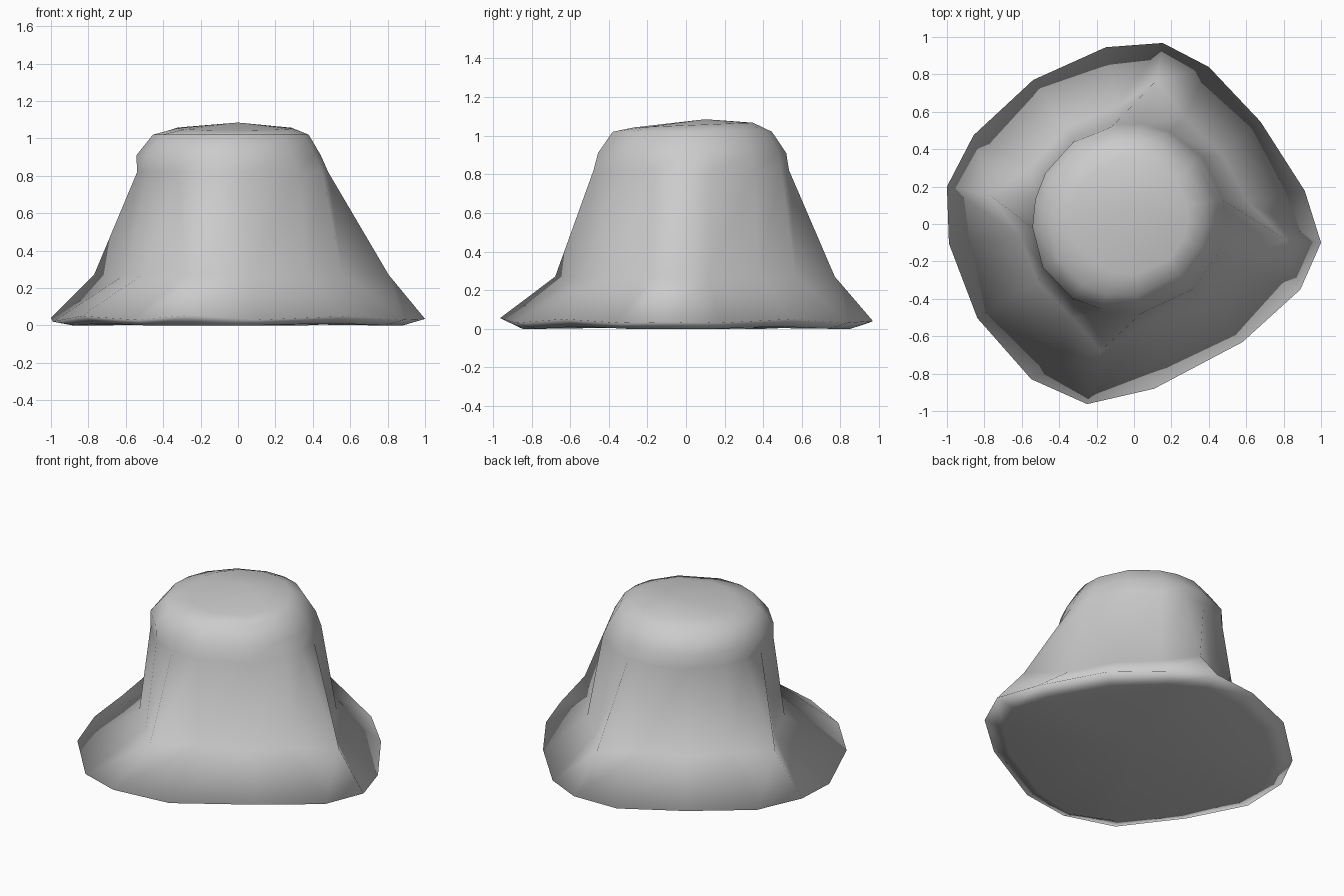
import bpy, bmesh
from math import cos, sin, radians

if "Cube" in bpy.data.objects:
    bpy.data.objects.remove(bpy.data.objects["Cube"])

# Sixteen spokes: bunched around four corner buttresses
ANG = [-5.7, 11, 39, 64.5, 81, 99, 125, 151, 168.7, 186, 211, 236.5, 255.4, 277, 312.5, 338.5]
RIM = [1.005, .93, .87, .93, .98, .957, .94, .98, 1.02, .995, .977, .995, .995, .887, .857, .956]
FOOT = [.81, .62, .60, .63, .78, .63, .63, .63, .785, .61, .60, .60, .70, .54, .56, .60]
RIM_Z = [.035, .03, .05, .03, .04, .03, .05, .03, .04, .02, .05, .03, .055, .03, .05, .03]

bm = bmesh.new()


def ring(radii, heights, cx=0.0, cy=0.0):
    return [bm.verts.new((cx + r * cos(radians(a)), cy + r * sin(radians(a)), z))
            for a, r, z in zip(ANG, radii, heights)]


def circle(r, z, cx, cy, tilt=0.0, bulge=0.0):
    # bulge pushes the front-left side out a little
    return ring([r + bulge * max(0, cos(radians(a - 225))) ** 4 for a in ANG],
                [z + tilt * r * sin(radians(a)) for a in ANG], cx, cy)


# Rings from the underside up to the domed cap
rings = [
    ring([r * .88 for r in RIM], [.0 + .012 * (i % 4 == 2) for i in range(16)]),
    ring(RIM, RIM_Z),
    ring(FOOT, [.27] * 16),
    circle(.51, .82, -.025, .03, bulge=.02),
    circle(.49, .91, -.045, .035, bulge=.03),
    circle(.415, 1.02, -.035, .035, bulge=.02),
    circle(.31, 1.055, -.02, .04, .04),
]
for lo, hi in zip(rings, rings[1:]):
    for i in range(16):
        j = (i + 1) % 16
        bm.faces.new((lo[i], lo[j], hi[j], hi[i]))

# Close bottom and top with fans
for loop, co in ((rings[0], (0, 0, .01)), (rings[-1], (0, .1, 1.085))):
    c = bm.verts.new(co)
    for i in range(16):
        bm.faces.new((loop[i], loop[(i + 1) % 16], c))
bmesh.ops.recalc_face_normals(bm, faces=bm.faces)
for f in bm.faces:
    f.smooth = True

mesh = bpy.data.meshes.new("stump")
bm.to_mesh(mesh)
bm.free()
bpy.context.collection.objects.link(bpy.data.objects.new("stump", mesh))
